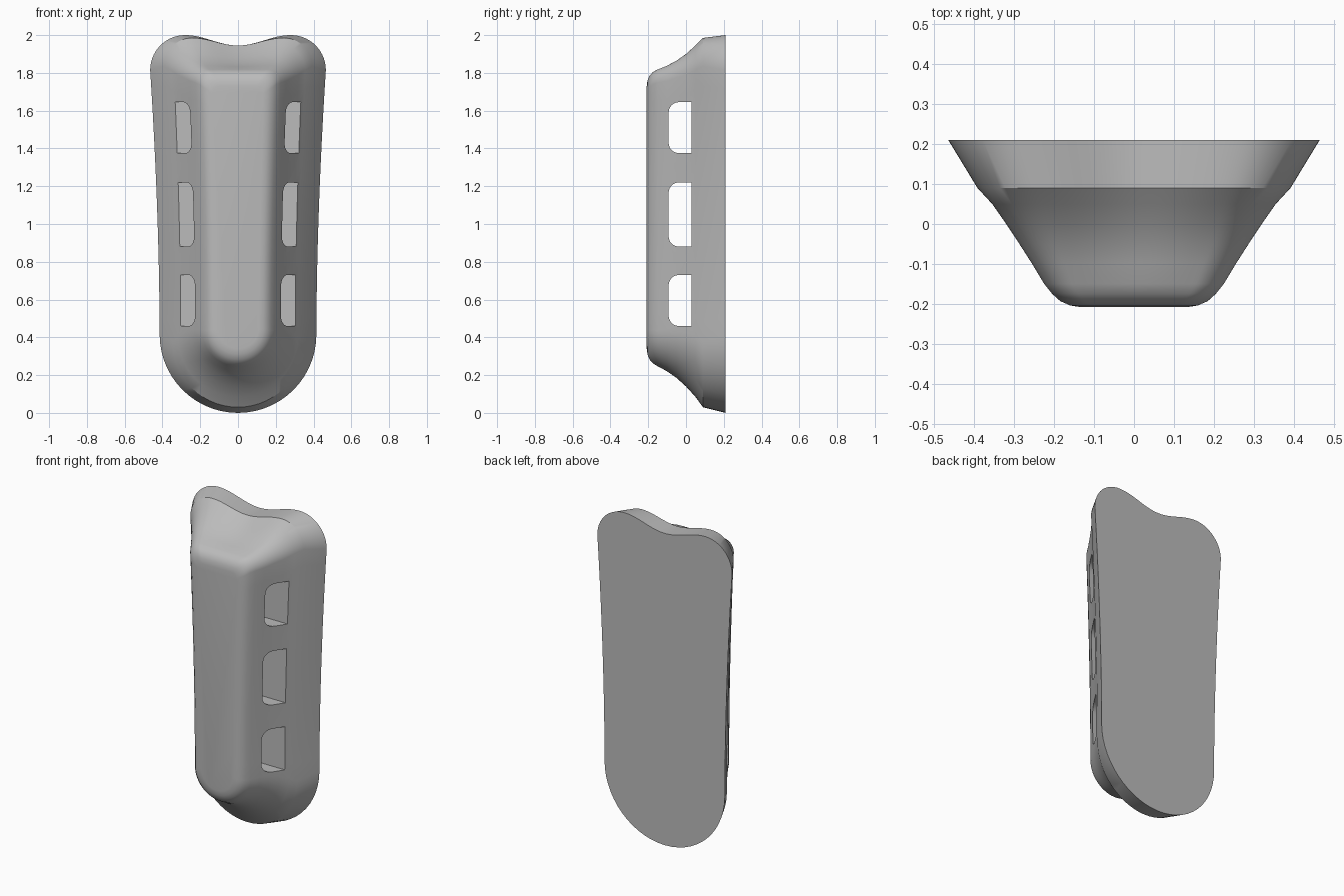
import bpy, bmesh
from math import sin, cos, pi

if "Cube" in bpy.data.objects:
    bpy.data.objects.remove(bpy.data.objects["Cube"])

grey = bpy.data.materials.new("plain grey")
grey.use_nodes = True
grey.diffuse_color = (0.5, 0.5, 0.5, 1)
grey.node_tree.nodes["Principled BSDF"].inputs["Base Color"].default_value = (0.5, 0.5, 0.5, 1)


def outline(low_w, top_w, z_low, z_top, dip, r):
    """Closed outline: round bottom, flaring sides, round corners, dipped top."""
    half = []
    steps = 14
    for i in range(steps):                      # bottom arc
        a = pi / 2 * i / steps
        half.append((low_w * sin(a), z_low + low_w * (1 - cos(a))))
    z0, z1 = z_low + low_w, z_top - r
    for i in range(steps):                      # flaring side
        t = i / steps
        half.append((low_w + (top_w - low_w) * t ** 1.8, z0 + (z1 - z0) * t))
    for i in range(steps):                      # top corner
        a = pi / 2 * i / steps
        half.append((top_w - r + r * cos(a), z1 + r * sin(a)))
    for i in range(steps + 1):                  # dip towards the middle
        t = 1 - i / steps
        half.append(((top_w - r) * t, z_top - dip * (1 + cos(pi * t)) / 2))
    return half + [(-x, z) for x, z in half[-2:0:-1]]


def new_object(name, bm):
    bmesh.ops.recalc_face_normals(bm, faces=bm.faces)
    mesh = bpy.data.meshes.new(name)
    bm.to_mesh(mesh)
    bm.free()
    mesh.materials.append(grey)
    obj = bpy.data.objects.new(name, mesh)
    bpy.context.collection.objects.link(obj)
    return obj


# Shell levels from back to front: y, low width, top width, bottom, top, dip, corner
levels = [
    (0.21, 0.415, 0.465, 0.0, 2.0, 0.055, 0.185),
    (0.09, 0.345, 0.392, 0.03, 1.985, 0.04, 0.15),
    (0.05, 0.317, 0.355, 0.085, 1.945, 0.03, 0.13),
    (0.0, 0.285, 0.32, 0.14, 1.9, 0.02, 0.11),
    (-0.05, 0.252, 0.287, 0.185, 1.865, 0.012, 0.09),
    (-0.1, 0.222, 0.255, 0.22, 1.838, 0.006, 0.08),
    (-0.15, 0.192, 0.225, 0.247, 1.818, 0, 0.07),
    (-0.175, 0.175, 0.205, 0.262, 1.805, 0, 0.065),
    (-0.193, 0.157, 0.185, 0.283, 1.785, 0, 0.06),
    (-0.204, 0.135, 0.16, 0.31, 1.76, 0, 0.05),
    (-0.208, 0.11, 0.135, 0.34, 1.73, 0, 0.04),
]
bm = bmesh.new()
rings = [[bm.verts.new((x, y, z)) for x, z in outline(*shape)] for y, *shape in levels]
for a, b in zip(rings, rings[1:]):
    for i in range(len(a)):
        j = (i + 1) % len(a)
        bm.faces.new((a[i], a[j], b[j], b[i]))
bm.faces.new(rings[0])
bm.faces.new(rings[-1])
shell = new_object("guard_shell", bm)

# Three slots running from side to side, rounded on their front corners
bm = bmesh.new()
back, front, r = 0.028, -0.092, 0.055
for low, high in ((0.46, 0.73), (0.88, 1.22), (1.375, 1.645)):
    arc = [pi / 2 * i / 8 for i in range(9)]
    profile = [(back, high), (back, low)]
    profile += [(front + r - r * sin(a), low + r - r * cos(a)) for a in arc]
    profile += [(front + r - r * cos(a), high - r + r * sin(a)) for a in arc]
    face = bm.faces.new([bm.verts.new((-0.6, y, z)) for y, z in profile])
    side = bmesh.ops.extrude_face_region(bm, geom=[face])["geom"]
    moved = [v for v in side if isinstance(v, bmesh.types.BMVert)]
    bmesh.ops.translate(bm, verts=moved, vec=(1.2, 0, 0))
cutter = new_object("slot_cutter", bm)
cutter.hide_render = True

cut = shell.modifiers.new("slots", "BOOLEAN")
cut.object = cutter
cut.operation = "DIFFERENCE"
cut.solver = "EXACT"
bpy.ops.object.select_all(action="DESELECT")
shell.select_set(True)
bpy.context.view_layer.objects.active = shell
bpy.ops.object.modifier_apply(modifier=cut.name)
bpy.data.objects.remove(cutter)
bpy.ops.object.shade_smooth_by_angle(angle=pi / 6)
